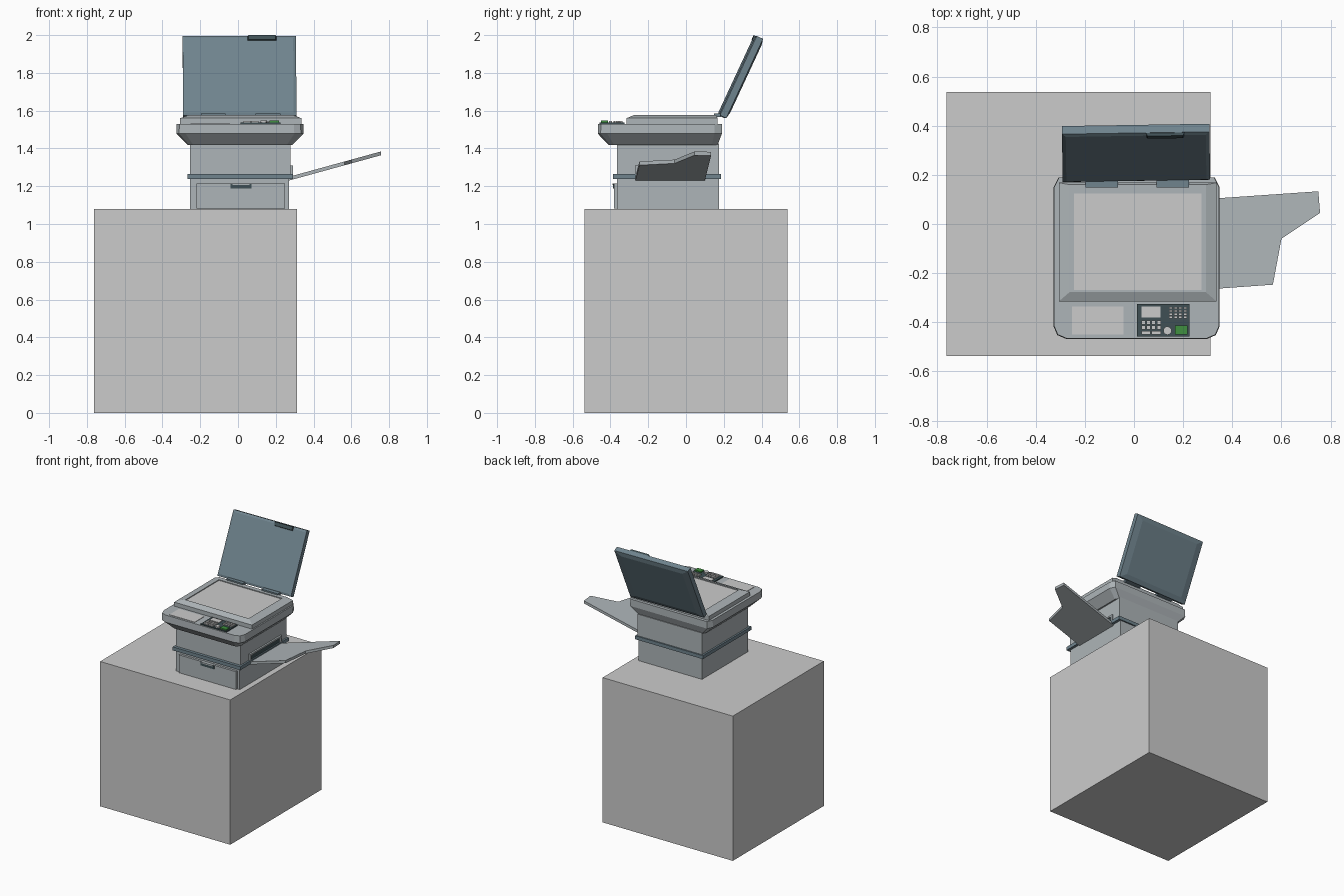
import bpy, bmesh, math
from mathutils import Matrix, Vector


def mat(name, r, g, b):
    m = bpy.data.materials.new(name)
    m.diffuse_color = (r, g, b, 1)
    return m


BODY = mat("body_grey", 0.42, 0.46, 0.48)
BLUE = mat("blue_grey", 0.16, 0.23, 0.27)
DARK = mat("dark_grey", 0.05, 0.08, 0.09)
LIGHT = mat("light_grey", 0.55, 0.56, 0.56)
GREEN = mat("green", 0.05, 0.28, 0.05)


def loft(name, rings, m=None, matrix=None):
    """Skin a stack of equal-length rings and cap both ends."""
    bm = bmesh.new()
    vs = [[bm.verts.new(p) for p in r] for r in rings]
    n = len(rings[0])
    for a, b in zip(vs, vs[1:]):
        for i in range(n):
            j = (i + 1) % n
            bm.faces.new((a[i], a[j], b[j], b[i]))
    bm.faces.new(vs[0][::-1])
    bm.faces.new(vs[-1])
    bmesh.ops.recalc_face_normals(bm, faces=bm.faces)
    me = bpy.data.meshes.new(name)
    bm.to_mesh(me)
    bm.free()
    if m:
        me.materials.append(m)
    ob = bpy.data.objects.new(name, me)
    bpy.context.collection.objects.link(ob)
    if matrix:
        ob.matrix_world = matrix
    return ob


def rect(x0, x1, y0, y1, z):
    return [(x0, y0, z), (x1, y0, z), (x1, y1, z), (x0, y1, z)]


def box(name, x0, x1, y0, y1, z0, z1, m=BODY, matrix=None):
    return loft(name, [rect(x0, x1, y0, y1, z0), rect(x0, x1, y0, y1, z1)], m, matrix)


def rounded(x0, x1, y0, y1, z, f, b):
    """Rectangle with two-step front corners (f) and cut back corners (b)."""
    return [(x0, y0 + f, z), (x0 + f * .3, y0 + f * .3, z), (x0 + f, y0, z),
            (x1 - f, y0, z), (x1 - f * .3, y0 + f * .3, z), (x1, y0 + f, z),
            (x1, y1 - b, z), (x1 - b * .5, y1, z), (x0 + b * .5, y1, z), (x0, y1 - b, z)]


# Pedestal
box("pedestal", -0.762, 0.312, -0.537, 0.537, 0, 1.08, None)

# Paper cabinet with drawer
box("lower_body", -0.255, 0.27, -0.365, 0.175, 1.08, 1.24)
box("drawer_front", -0.22, 0.25, -0.382, -0.36, 1.082, 1.215)
box("drawer_handle", -0.04, 0.072, -0.387, -0.375, 1.187, 1.212, DARK)
box("drawer_handle_lip", -0.03, 0.062, -0.39, -0.38, 1.206, 1.215, BODY)

# Blue band and middle body
box("band", -0.268, 0.29, -0.387, 0.185, 1.238, 1.264, BLUE)
box("middle_body", -0.255, 0.277, -0.365, 0.175, 1.26, 1.425)

# Paper exit on the right side
for i, y in enumerate((-0.27, 0.09)):
    box(f"exit_side_{i}", 0.27, 0.29, y, y + 0.015, 1.262, 1.31)
box("exit_top", 0.27, 0.29, -0.27, 0.105, 1.298, 1.31)
box("exit_slot", 0.27, 0.281, -0.255, 0.09, 1.264, 1.298, DARK)

# Sloping output tray
outline = [(0.27, -0.268), (0.565, -0.247), (0.60, -0.06), (0.757, 0.045),
           (0.75, 0.133), (0.345, 0.105), (0.27, 0.1)]
tray_z = lambda x: 1.23 + (x - 0.27) * 0.275
loft("output_tray", [[(x, y, tray_z(x) + d) for x, y in outline] for d in (0, 0.02)], BODY)

# Flared scanner base
loft("scanner_base", [
    rounded(-0.267, 0.288, -0.41, 0.167, 1.418, 0.03, 0.03),
    rounded(-0.327, 0.348, -0.467, 0.19, 1.478, 0.05, 0.04),
    rounded(-0.325, 0.346, -0.465, 0.19, 1.53, 0.05, 0.04)], BODY)

# Raised platen frame with a recessed glass
loft("platen_frame", [
    rect(-0.306, 0.336, -0.315, 0.168, 1.525),
    rect(-0.306, 0.336, -0.315, 0.168, 1.56),
    rect(-0.262, 0.292, -0.277, 0.16, 1.576),
    rect(-0.245, 0.275, -0.268, 0.125, 1.576),
    rect(-0.245, 0.275, -0.268, 0.125, 1.568)], BODY)
box("platen_glass", -0.245, 0.275, -0.268, 0.125, 1.566, 1.57, LIGHT)

# Control area: label plate, panel, display and keys
box("label_plate", -0.252, -0.042, -0.45, -0.336, 1.528, 1.533, LIGHT)
box("control_panel", 0.012, 0.225, -0.457, -0.325, 1.528, 1.538, DARK)
box("display", 0.03, 0.108, -0.38, -0.335, 1.536, 1.543, LIGHT)
box("green_key", 0.166, 0.217, -0.45, -0.412, 1.536, 1.547, GREEN)


def keypad(name, x, y, cols, rows, dx, dy, w, h):
    for r in range(rows):
        for c in range(cols):
            box(f"{name}_{r}_{c}", x + c * dx, x + c * dx + w,
                y + r * dy, y + r * dy + h, 1.536, 1.546, LIGHT)


keypad("number_key", 0.142, -0.384, 4, 4, 0.02, 0.0125, 0.014, 0.009)
keypad("option_key", 0.03, -0.429, 4, 2, 0.021, 0.021, 0.016, 0.016)
keypad("wide_key", 0.03, -0.45, 2, 1, 0.042, 0.02, 0.037, 0.014)
loft("round_key", [[(0.136 + 0.017 * math.cos(a * math.tau / 16),
                     -0.434 + 0.017 * math.sin(a * math.tau / 16), z) for a in range(16)]
                   for z in (1.536, 1.547)], LIGHT)

# Open lid: local y runs up the lid, local z is its underside normal
lid = (Matrix.Translation(Vector((0.01, 0.170, 1.578)))
       @ Matrix.Rotation(math.radians(0.9), 4, 'Z')
       @ Matrix.Rotation(math.radians(65.1), 4, 'X'))
loft("lid", [
    rect(-0.25, 0.25, 0.035, 0.43, -0.05),
    rect(-0.3, 0.3, 0, 0.463, -0.042),
    rect(-0.3, 0.3, 0, 0.463, -0.006),
    rect(-0.285, 0.285, 0.015, 0.448, 0)], BLUE, lid)
loft("lid_handle", [
    rect(0.04, 0.2, 0.43, 0.461, -0.01),
    rect(0.048, 0.192, 0.436, 0.461, 0.008)], DARK, lid)

# Hinges
for i, x in enumerate((-0.197, 0.092)):
    box(f"hinge_{i}", x, x + 0.132, 0.148, 0.2, 1.566, 1.586, BLUE)
